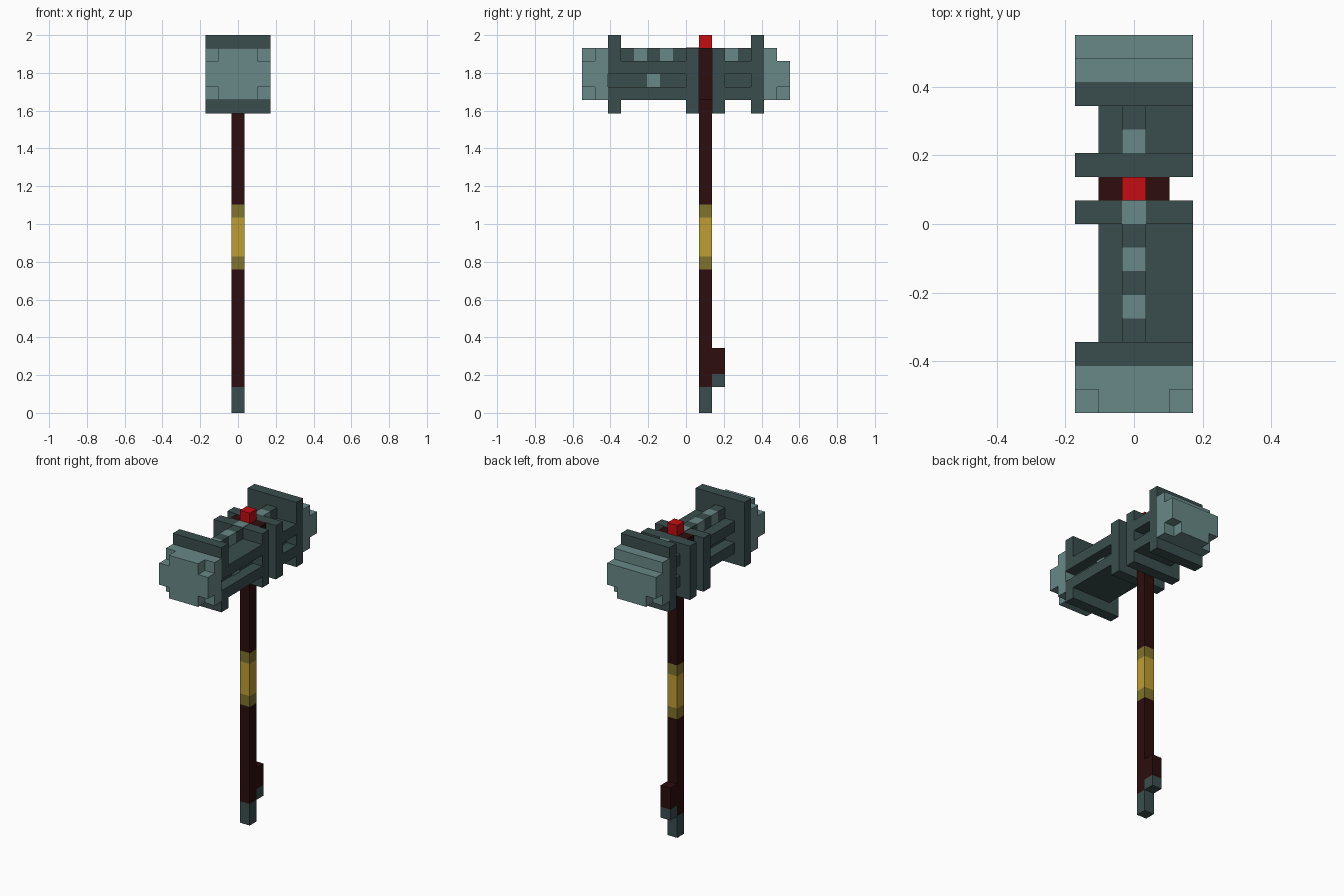
import bpy
import bmesh

old = bpy.data.objects.get("Cube")
if old:
    bpy.data.objects.remove(old, do_unlink=True)

U = 2 / 29        # one block
Y0 = -8           # first block layer along y


def material(name, colour):
    m = bpy.data.materials.new(name)
    m.use_nodes = True
    m.diffuse_color = (*colour, 1)
    bsdf = m.node_tree.nodes["Principled BSDF"]
    bsdf.inputs["Base Color"].default_value = (*colour, 1)
    bsdf.inputs["Roughness"].default_value = 0.9
    return m


LIGHT = material("pale_teal", (0.14, 0.25, 0.245))
DARK = material("dark_teal", (0.042, 0.076, 0.074))
WOOD = material("dark_red", (0.026, 0.004, 0.004))
RED = material("bright_red", (0.55, 0.004, 0.006))
GOLD = material("gold", (0.52, 0.34, 0.034))
OLIVE = material("olive", (0.216, 0.171, 0.026))


def prism(name, profile, y_start, y_end, mat):
    """Extrude an x-z outline, in blocks, along y."""
    bm = bmesh.new()
    face = bm.faces.new([bm.verts.new((x * U, (y_start + Y0) * U, z * U))
                         for x, z in profile])
    out = bmesh.ops.extrude_face_region(bm, geom=[face])
    verts = [g for g in out["geom"] if isinstance(g, bmesh.types.BMVert)]
    bmesh.ops.translate(bm, verts=verts, vec=(0, (y_end - y_start) * U, 0))
    bmesh.ops.recalc_face_normals(bm, faces=bm.faces)
    mesh = bpy.data.meshes.new(name)
    bm.to_mesh(mesh)
    bm.free()
    mesh.materials.append(mat)
    obj = bpy.data.objects.new(name, mesh)
    bpy.context.collection.objects.link(obj)
    return obj


def box(name, x, y, z, mat):
    outline = [(x[0], z[0]), (x[1], z[0]), (x[1], z[1]), (x[0], z[1])]
    return prism(name, outline, y[0], y[1], mat)


WIDE = (-2.5, 2.5)
MID = (-0.5, 0.5)

# Handle: stacked coloured sections
for name, z, mat in [("handle_tip", (0, 2), DARK), ("lower_handle", (2, 11), WOOD),
                     ("lower_grip_band", (11, 12), OLIVE), ("grip", (12, 15), GOLD),
                     ("upper_grip_band", (15, 16), OLIVE), ("upper_handle", (16, 24), WOOD),
                     ("top_gem", (28, 29), RED)]:
    box(name, MID, (9, 10), z, mat)
box("handle_core", (-1.5, 1.5), (9, 10), (24, 28), WOOD)

# Hook at the back of the handle
box("hook", MID, (10, 11), (3, 5), WOOD)
box("hook_tip", MID, (10, 11), (2, 3), DARK)

# Collars on each side of the handle
for name, y in [("front_collar", 8), ("back_collar", 10)]:
    box(name, WIDE, (y, y + 1), (23, 28), DARK)
box("collar_inlay", MID, (8, 9), (28, 28.05), LIGHT)

# Grooved necks
neck = [(-1.5, 24), (2.5, 24), (2.5, 25), (1.5, 25), (1.5, 26), (2.5, 26),
        (2.5, 27), (-1.5, 27), (-1.5, 26), (-0.5, 26), (-0.5, 25), (-1.5, 25)]
prism("front_neck", neck, 3, 8, DARK)
prism("back_neck", neck, 11, 13, DARK)
box("groove_stud", (1.5, 1.6), (5, 6), (25, 26), LIGHT)

# Ridge of alternating blocks along the top
for y in (3, 4, 5, 6, 7, 11, 12):
    box("ridge_block", MID, (y, y + 1), (27, 28), LIGHT if y in (4, 6, 11) else DARK)

# Flanges
flange = [(-2.5, 23), (2.5, 23), (2.5, 25), (1.5, 25), (1.5, 26),
          (2.5, 26), (2.5, 29), (-2.5, 29)]
prism("front_flange", flange, 2, 3, DARK)
box("back_flange", WIDE, (13, 14), (23, 29), DARK)

# Hammer heads with stepped faces
box("front_head", WIDE, (1, 2), (24, 28), LIGHT)
box("back_head", WIDE, (14, 15), (24, 28), LIGHT)
lower = [(-2.5, 25), (-1.5, 25), (-1.5, 24), (1.5, 24), (1.5, 25), (2.5, 25)]
upper = [(2.5, 27), (1.5, 27), (1.5, 28), (-1.5, 28), (-1.5, 27), (-2.5, 27)]
prism("front_face", lower + upper, 0, 1, LIGHT)
prism("back_face", lower + [(2.5, 27), (-2.5, 27)], 15, 16, LIGHT)
